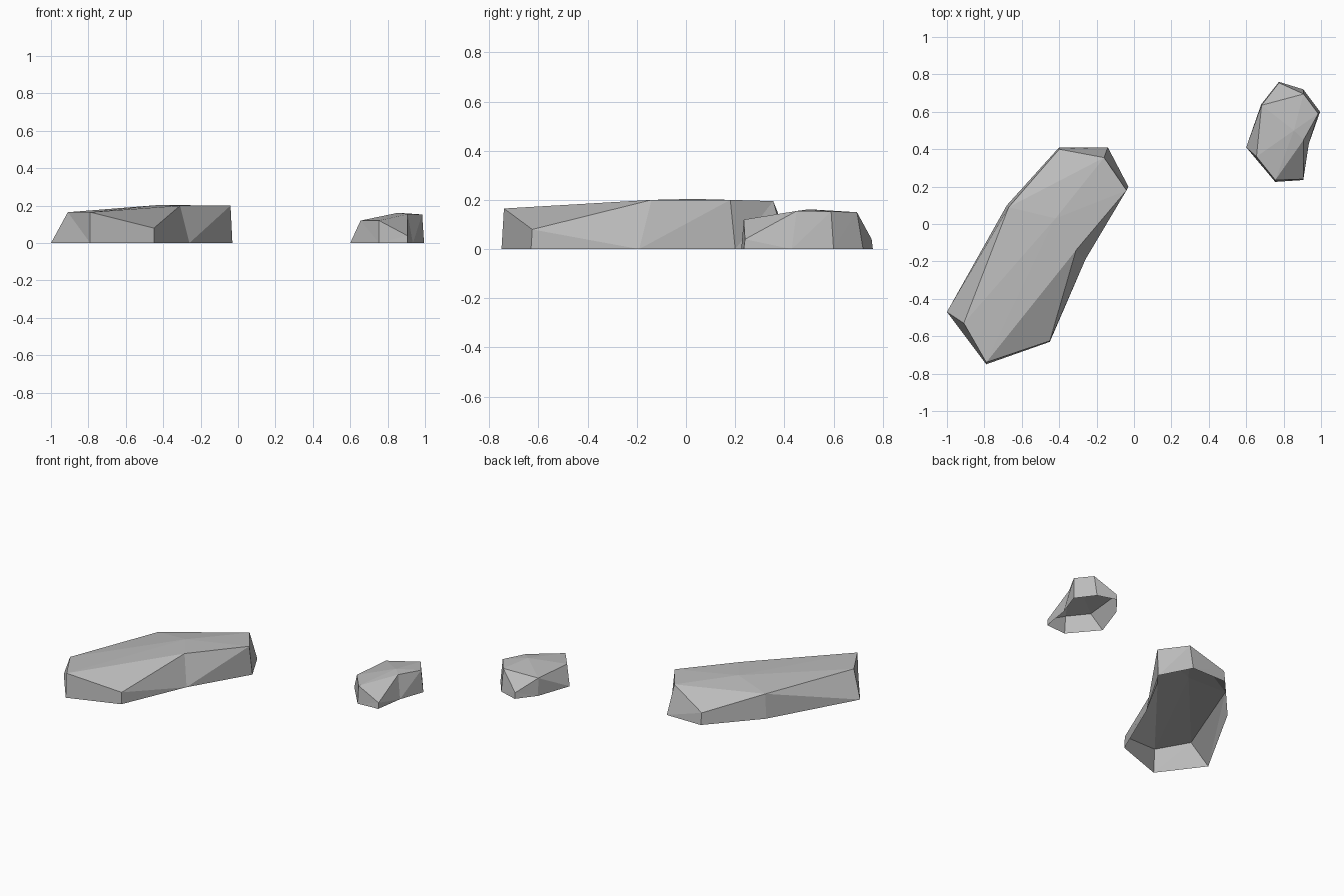
import bpy
import bmesh

default_cube = bpy.data.objects.get("Cube")
if default_cube:
    bpy.data.objects.remove(default_cube, do_unlink=True)


def make_material(name, colour):
    """Create one flat material shown the same in viewport and render."""
    material = bpy.data.materials.new(name)
    material.use_nodes = True
    material.diffuse_color = colour
    shader = material.node_tree.nodes["Principled BSDF"]
    shader.inputs["Base Color"].default_value = colour
    shader.inputs["Roughness"].default_value = 0.9
    return material


def make_rock(name, ground, rim, peak, material):
    """Open-bottomed faceted rock: ground ring, rim ring and a low peak."""
    mesh = bmesh.new()
    base = [mesh.verts.new((x, y, 0)) for x, y in ground]
    top = [mesh.verts.new(point) for point in rim]
    crown = mesh.verts.new(peak)
    count = len(base)

    # Side walls
    for i in range(count):
        j = (i + 1) % count
        mesh.faces.new((base[i], base[j], top[j], top[i]))

    # Sloped chips at the two low rim corners
    low_corners = sorted(range(count), key=lambda i: rim[i][2])[:2]
    for i in low_corners:
        mesh.faces.new((top[i - 1], top[i], top[(i + 1) % count]))

    # Broad upper facets fanned around the peak
    upper = [top[i] for i in range(count) if i not in low_corners]
    for i, corner in enumerate(upper):
        mesh.faces.new((corner, upper[(i + 1) % len(upper)], crown))

    bmesh.ops.triangulate(mesh, faces=mesh.faces[:])
    data = bpy.data.meshes.new(name)
    mesh.to_mesh(data)
    mesh.free()
    data.materials.append(material)
    rock = bpy.data.objects.new(name, data)
    bpy.context.scene.collection.objects.link(rock)
    return rock


stone = make_material("stone grey", (0.5, 0.5, 0.5, 1))

# Long slab on the right
make_rock(
    "large_rock",
    ground=[(-1, -.47), (-.79, -.75), (-.45, -.63), (-.26, -.19),
            (-.03, .2), (-.14, .41), (-.4, .41), (-.68, .1)],
    rim=[(-.91, -.53, .165), (-.79, -.74, .165), (-.45, -.625, .08),
         (-.31, -.14, .2), (-.04, .18, .2), (-.16, .355, .195),
         (-.4, .4, .08), (-.67, .09, .165)],
    peak=(-.42, .03, .204),
    material=stone,
)

# Small stone on the left
make_rock(
    "small_rock",
    ground=[(.6, .41), (.755, .225), (.905, .235), (.935, .43),
            (.995, .6), (.905, .72), (.775, .76), (.68, .64)],
    rim=[(.655, .36, .12), (.755, .235, .12), (.905, .24, .04),
         (.907, .45, .155), (.985, .59, .153), (.907, .695, .15),
         (.775, .755, .04), (.682, .635, .12)],
    peak=(.855, .5, .162),
    material=stone,
)
